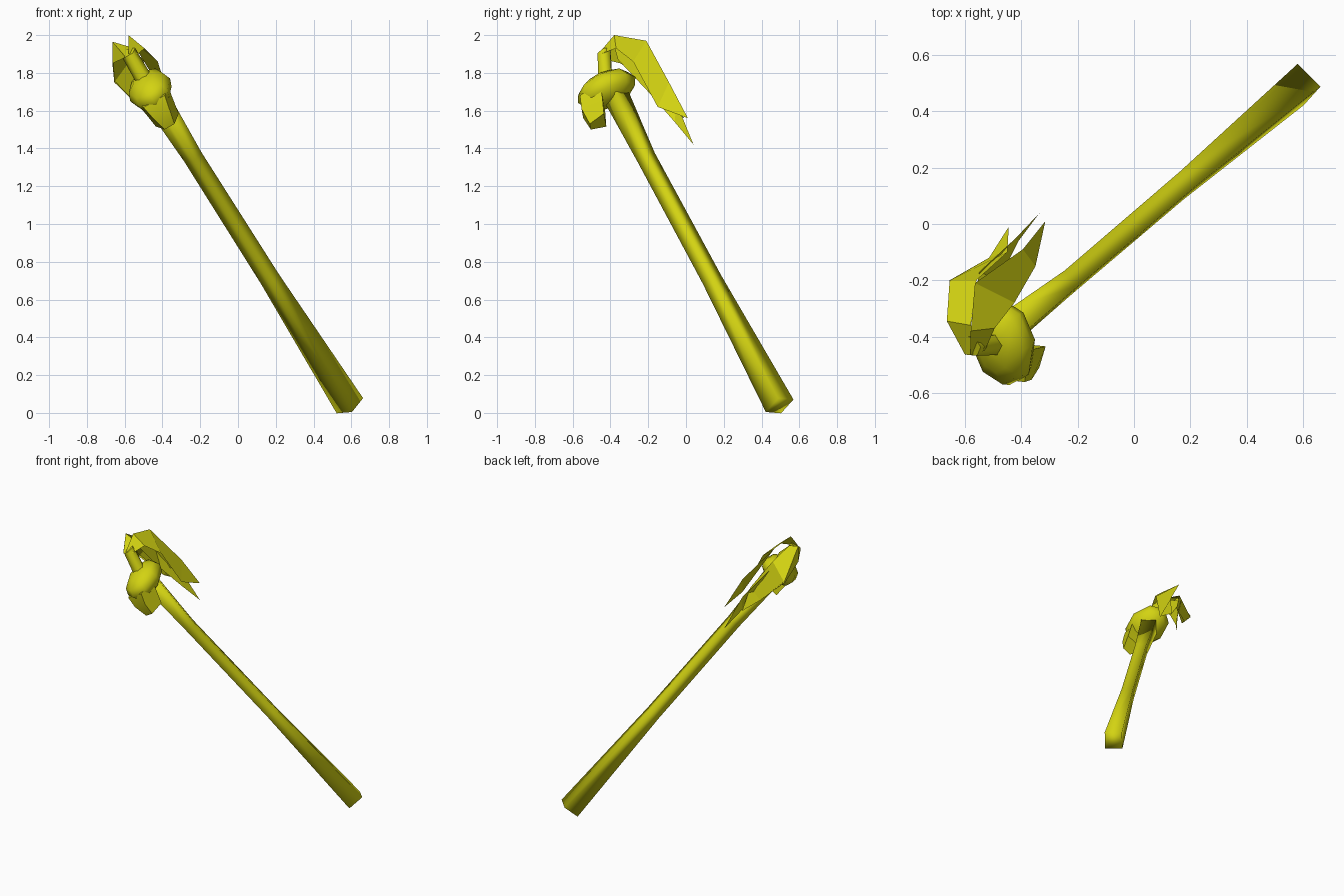
import bpy, bmesh, math
from mathutils import Vector, Matrix

if "Cube" in bpy.data.objects:
    bpy.data.objects.remove(bpy.data.objects["Cube"])

yellow = bpy.data.materials.new("yellow")
yellow.diffuse_color = (0.65, 0.65, 0.006, 1)
yellow.use_nodes = True
yellow.node_tree.nodes["Principled BSDF"].inputs["Base Color"].default_value = yellow.diffuse_color

# Tilted frame of the staff: side, forward, up, centred in the head
up = Vector((-0.485, -0.42, 0.767)).normalized()
fwd = Vector((-0.05, -1, -0.1))
fwd = (fwd - up * fwd.dot(up)).normalized()
side = fwd.cross(up)
FRAME = Matrix.Translation((-0.465, -0.42, 1.71)) @ Matrix((side, fwd, up)).transposed().to_4x4()


def finish(name, bm, smooth_angle=None, matrix=None):
    if matrix:
        bm.transform(matrix)
    if smooth_angle is not None:
        bmesh.ops.recalc_face_normals(bm, faces=bm.faces)
    me = bpy.data.meshes.new(name)
    bm.to_mesh(me)
    bm.free()
    me.materials.append(yellow)
    ob = bpy.data.objects.new(name, me)
    bpy.context.collection.objects.link(ob)
    if smooth_angle:
        bpy.ops.object.select_all(action='DESELECT')
        ob.select_set(True)
        bpy.context.view_layer.objects.active = ob
        bpy.ops.object.shade_smooth_by_angle(angle=math.radians(smooth_angle))
    return ob


def loft(name, rings, smooth_angle, matrix):
    """Skin a list of equal-length rings and cap both ends."""
    bm = bmesh.new()
    vs = [[bm.verts.new(p) for p in ring] for ring in rings]
    n = len(vs[0])
    for a, b in zip(vs, vs[1:]):
        for i in range(n):
            j = (i + 1) % n
            bm.faces.new((a[i], a[j], b[j], b[i]))
    bm.faces.new(vs[0])
    bm.faces.new(vs[-1])
    return finish(name, bm, smooth_angle, matrix)


def ring(n, radius, f, u):
    return [(radius * math.cos(2 * math.pi * i / n),
             f + radius * math.sin(2 * math.pi * i / n), u) for i in range(n)]


# Four-sided shaft, pinched in the middle
loft("shaft", [ring(4, 0.081, 0, -2.18), ring(4, 0.054, -0.007, -1.31),
               ring(4, 0.052, -0.012, -0.47), ring(4, 0.07, -0.028, -0.07)], 95, FRAME)

# Rounded low-poly head
bm = bmesh.new()
bmesh.ops.create_uvsphere(bm, u_segments=8, v_segments=6, radius=1)
bmesh.ops.scale(bm, vec=(0.122, 0.168, 0.09), verts=bm.verts)
finish("head", bm, 60, FRAME)

# Tapered jaw under the front of the head: back half-width, back, front half-width, front, height
jaw = [(0.10, 0.03, 0.065, 0.150, 0.0), (0.085, 0.05, 0.05, 0.175, -0.07),
       (0.07, 0.085, 0.03, 0.172, -0.163)]
loft("jaw", [[(-bw, b, u), (bw, b, u), (fw, f, u), (-fw, f, u)]
             for bw, b, fw, f, u in jaw], 40, FRAME)

# Hair tie standing on the head
loft("hair_tie", [ring(6, 0.045, -0.02, 0.06), ring(6, 0.042, -0.085, 0.215)], 65, FRAME)


def strand(name, left, right, tip):
    """Thin flat-faced lock between two edges that meet at a tip."""
    bm = bmesh.new()
    l = [bm.verts.new(p) for p in left]
    r = [bm.verts.new(p) for p in right]
    t = bm.verts.new(tip)
    for i in range(len(l) - 1):
        bm.faces.new((l[i], r[i], r[i + 1], l[i + 1]))
    bm.faces.new((l[-1], r[-1], t))
    return finish(name, bm)


# Locks of the ponytail
strand("top_lock",
       [(-0.58, -0.465, 1.90), (-0.58, -0.38, 2.0), (-0.565, -0.21, 1.97), (-0.395, -0.09, 1.75)],
       [(-0.53, -0.45, 1.90), (-0.495, -0.37, 1.93), (-0.425, -0.28, 1.86), (-0.35, -0.15, 1.62)],
       (-0.315, 0.01, 1.56))
strand("side_lock",
       [(-0.60, -0.465, 1.88), (-0.665, -0.345, 1.965), (-0.655, -0.20, 1.75), (-0.515, -0.12, 1.615)],
       [(-0.56, -0.45, 1.90), (-0.58, -0.36, 1.94), (-0.56, -0.20, 1.88), (-0.45, -0.10, 1.70)],
       (-0.445, -0.01, 1.56))
strand("outer_lock",
       [(-0.60, -0.465, 1.88), (-0.665, -0.345, 1.85), (-0.655, -0.21, 1.75)],
       [(-0.60, -0.465, 1.89), (-0.665, -0.345, 1.965), (-0.655, -0.20, 1.76)],
       (-0.515, -0.12, 1.615))
strand("under_lock",
       [(-0.58, -0.38, 1.94), (-0.55, -0.17, 1.82), (-0.42, -0.05, 1.64)],
       [(-0.50, -0.36, 1.87), (-0.48, -0.20, 1.70), (-0.41, -0.06, 1.54)],
       (-0.335, 0.04, 1.42))
